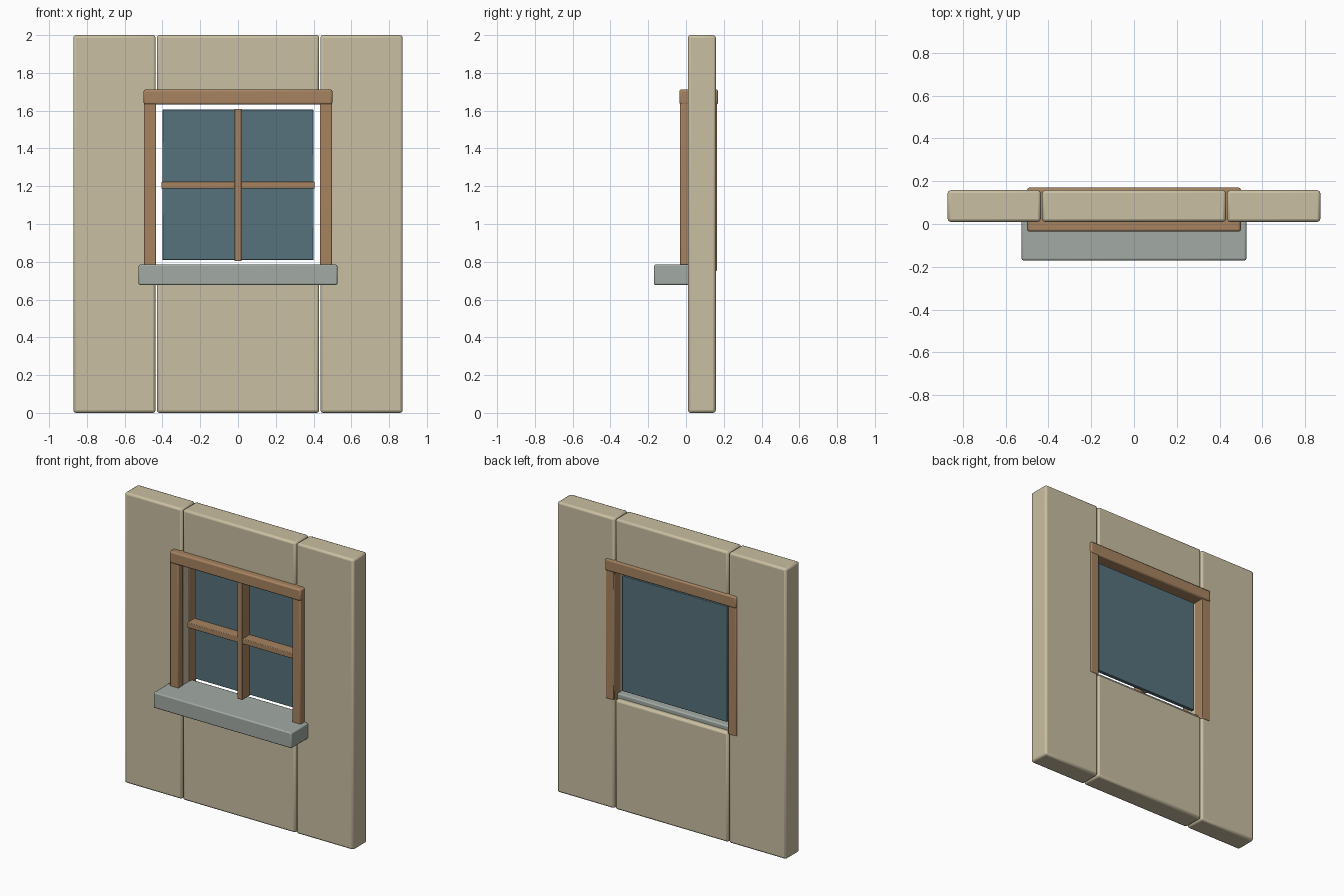
import bpy
import bmesh
import math
from mathutils import Vector

cube = bpy.data.objects.get("Cube")
if cube:
    bpy.data.objects.remove(cube, do_unlink=True)


def material(name, rgb):
    mat = bpy.data.materials.new(name)
    mat.use_nodes = True
    color = (*rgb, 1.0)
    mat.diffuse_color = color
    mat.node_tree.nodes["Principled BSDF"].inputs["Base Color"].default_value = color
    return mat


plaster = material("tan plaster", (0.59, 0.52, 0.36))
wood = material("brown wood", (0.39, 0.23, 0.12))
glass = material("blue glass", (0.095, 0.17, 0.205))
stone = material("grey stone", (0.36, 0.40, 0.37))


def block(name, xs, ys, zs, mat, bevel):
    """Box between the given limits, with softened edges."""
    low, high = (Vector(p) for p in zip(xs, ys, zs))
    mesh = bpy.data.meshes.new(name)
    bm = bmesh.new()
    bmesh.ops.create_cube(bm, size=1)
    for v in bm.verts:
        v.co = (low + high) / 2 + v.co * (high - low)
    bm.to_mesh(mesh)
    bm.free()
    mesh.materials.append(mat)
    obj = bpy.data.objects.new(name, mesh)
    bpy.context.collection.objects.link(obj)
    mod = obj.modifiers.new("Soft edges", "BEVEL")
    mod.width = bevel
    mod.segments = 2
    bpy.ops.object.select_all(action="DESELECT")
    obj.select_set(True)
    bpy.context.view_layer.objects.active = obj
    bpy.ops.object.shade_smooth_by_angle(angle=math.radians(50))
    return obj


def pair(name, xs, ys, zs, mat, bevel):
    """Matching blocks on the left (+x) and right (-x)."""
    block("left_" + name, xs, ys, zs, mat, bevel)
    block("right_" + name, (-xs[1], -xs[0]), ys, zs, mat, bevel)


# Wall: two full-height sides, with panels below and above the opening
wall_y = (0.01, 0.158)
pair("wall_panel", (0.436, 0.872), wall_y, (0, 2), plaster, 0.014)
block("lower_wall_panel", (-0.43, 0.43), wall_y, (0, 0.755), plaster, 0.014)
block("upper_wall_panel", (-0.43, 0.43), wall_y, (1.645, 2), plaster, 0.014)

# Wooden surround on both faces of the wall
pair("front_post", (0.433, 0.498), (-0.031, 0.022), (0.75, 1.66), wood, 0.006)
pair("back_post", (0.433, 0.498), (0.09, 0.164), (0.75, 1.66), wood, 0.006)
block("lintel", (-0.5, 0.5), (-0.035, 0.17), (1.632, 1.712), wood, 0.01)

# Sill running through the opening
block("sill", (-0.526, 0.526), (-0.17, 0.125), (0.677, 0.785), stone, 0.008)

# Pane with crossing bars in front
block("pane", (-0.4, 0.4), (0.1, 0.125), (0.81, 1.605), glass, 0.003)
block("upright_bar", (-0.019, 0.019), (0.02, 0.11), (0.803, 1.61), wood, 0.004)
block("cross_bar", (-0.405, 0.405), (0.024, 0.11), (1.188, 1.224), wood, 0.004)
